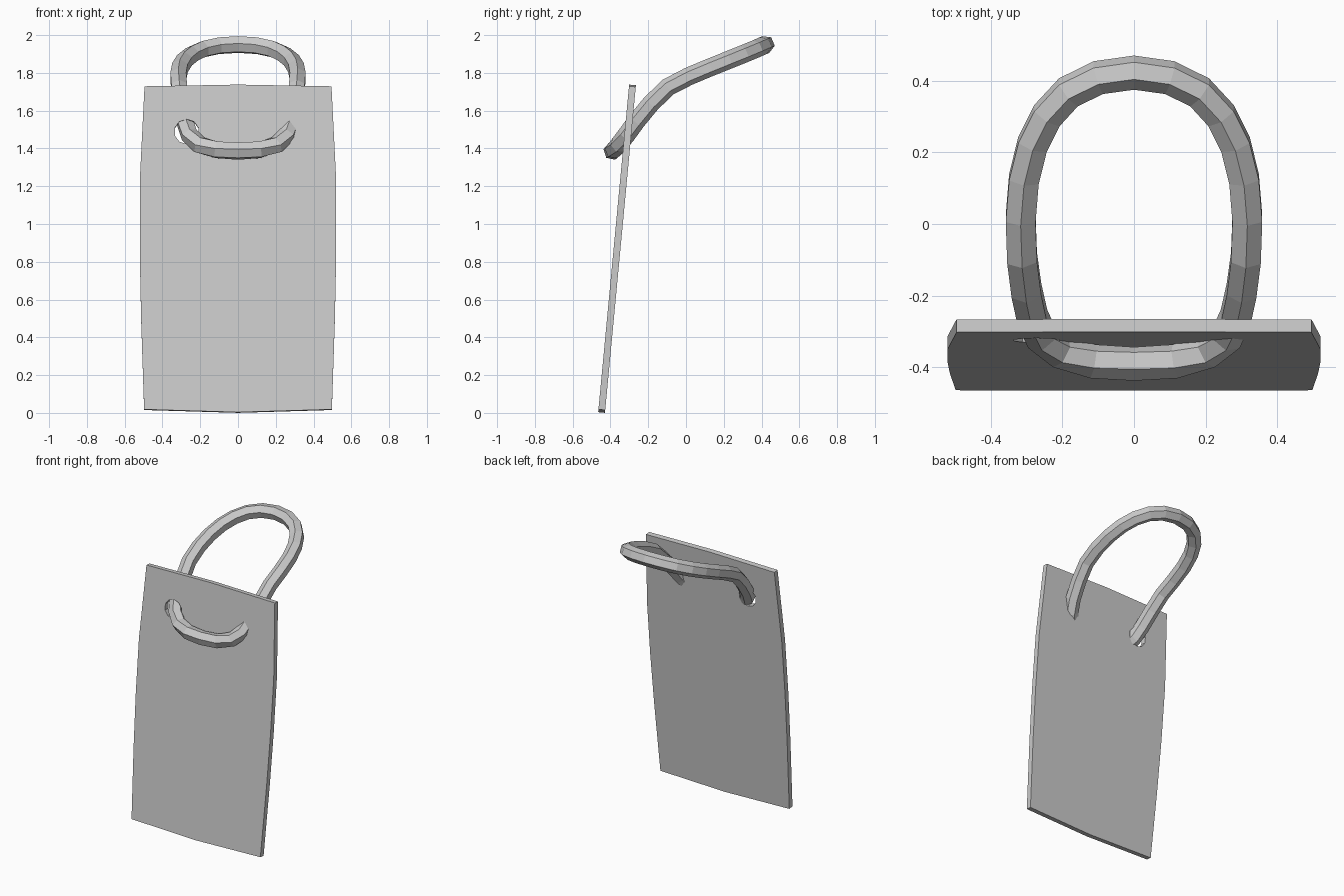
import bpy, bmesh, math
from mathutils import Vector

if "Cube" in bpy.data.objects:
    bpy.data.objects.remove(bpy.data.objects["Cube"])

grey = bpy.data.materials.new("light grey")
grey.diffuse_color = (0.6, 0.6, 0.6, 1)
grey.use_nodes = True
grey.node_tree.nodes["Principled BSDF"].inputs["Base Color"].default_value = grey.diffuse_color


def make_object(name, bm):
    bmesh.ops.recalc_face_normals(bm, faces=bm.faces[:])
    mesh = bpy.data.meshes.new(name)
    bm.to_mesh(mesh)
    bm.free()
    mesh.materials.append(grey)
    obj = bpy.data.objects.new(name, mesh)
    bpy.context.collection.objects.link(obj)
    return obj


# Leaning panel: bowed outline extruded to a thin slab
TILT = -math.radians(5.4)
FOOT = (0, -0.447, 0.002)
THICK = 0.036
right = [(0.497, 0.015), (0.513, 0.5), (0.52, 0.85), (0.52, 1.23), (0.495, 1.733)]
outline = [(0, 0)] + right + [(0, 1.742)] + [(-x, z) for x, z in reversed(right)]
bm = bmesh.new()
face = bm.faces.new([bm.verts.new((x, -THICK / 2, z)) for x, z in outline])
ext = bmesh.ops.extrude_face_region(bm, geom=[face])
bmesh.ops.translate(bm, vec=(0, THICK, 0),
                    verts=[g for g in ext["geom"] if isinstance(g, bmesh.types.BMVert)])
panel = make_object("panel", bm)
panel.location = FOOT
panel.rotation_euler.x = TILT

# Two round holes through the panel
bm = bmesh.new()
for side in (-1, 1):
    made = bmesh.ops.create_cone(bm, cap_ends=True, segments=10,
                                 radius1=0.066, radius2=0.066, depth=0.2)
    for v in made["verts"]:
        x, y, z = v.co
        v.co = (x + side * 0.272, z, y + 1.492)
cutter = make_object("hole_cutter", bm)
cutter.location = FOOT
cutter.rotation_euler.x = TILT
cutter.hide_render = True
mod = panel.modifiers.new("holes", 'BOOLEAN')
mod.operation = 'DIFFERENCE'
mod.solver = 'EXACT'
mod.object = cutter
bpy.context.view_layer.objects.active = panel
bpy.ops.object.modifier_apply(modifier=mod.name)
bpy.data.objects.remove(cutter)

# Bent oval ring threaded through the holes: x, y, z and slope in degrees
half = [(0, 0.422, 1.95, 23), (0.10, 0.408, 1.944, 23), (0.183, 0.367, 1.926, 23),
        (0.243, 0.302, 1.899, 23), (0.283, 0.222, 1.867, 23), (0.307, 0.125, 1.828, 23),
        (0.316, 0.015, 1.782, 25), (0.312, -0.095, 1.725, 33), (0.300, -0.185, 1.638, 46),
        (0.283, -0.262, 1.545, 52), (0.258, -0.315, 1.472, 48), (0.205, -0.356, 1.420, 35),
        (0.115, -0.383, 1.393, 22), (0, -0.390, 1.386, 18)]
path = half + [(-x, y, z, a) for x, y, z, a in half[-2:0:-1]]
SIDES, RADIUS = 6, 0.048
count = len(path)
bm = bmesh.new()
rings = []
for i, (x, y, z, slope) in enumerate(path):
    before = Vector(path[i - 1][:3])
    after = Vector(path[(i + 1) % count][:3])
    tangent = (after - before).normalized()
    a = math.radians(slope)
    up = Vector((0, -math.sin(a), math.cos(a)))
    up = (up - tangent * up.dot(tangent)).normalized()
    across = tangent.cross(up)
    rings.append([bm.verts.new(Vector((x, y, z)) + RADIUS * (
        up * math.cos(t) + across * math.sin(t)))
        for t in (math.tau * k / SIDES for k in range(SIDES))])
for i in range(count):
    r0, r1 = rings[i], rings[(i + 1) % count]
    for k in range(SIDES):
        n = (k + 1) % SIDES
        bm.faces.new((r0[k], r0[n], r1[n], r1[k]))
make_object("ring", bm)
